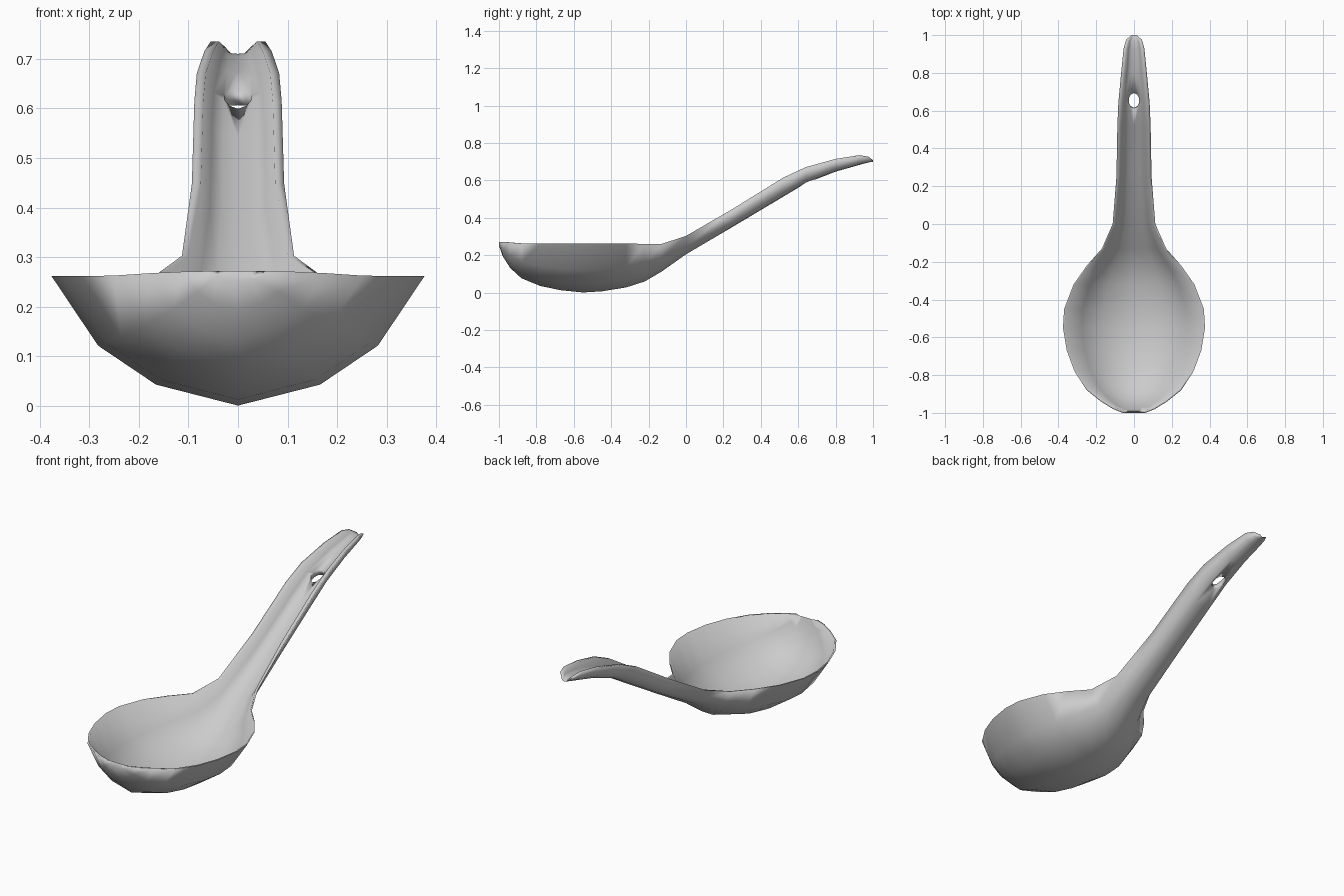
import bpy, bmesh

if "Cube" in bpy.data.objects:
    bpy.data.objects.remove(bpy.data.objects["Cube"])

# Stations along the spoon: y, half width, rim z, keel z, floor thickness
stations = [
    (-1.00, .060, .272, .252, .020), (-.98, .110, .271, .195, .012),
    (-.94, .175, .268, .132, .010), (-.88, .250, .263, .077, .010),
    (-.78, .315, .262, .036, .010), (-.67, .356, .262, .013, .010),
    (-.55, .376, .262, .001, .010), (-.45, .370, .262, .007, .010),
    (-.32, .320, .262, .028, .010), (-.22, .250, .261, .060, .012),
    (-.13, .170, .261, .113, .017), (.00, .113, .303, .205, .024),
    (.25, .093, .448, .352, .028), (.52, .088, .615, .513, .030),
    (.64, .083, .671, .585, .030), (.80, .068, .715, .647, .028),
    (.93, .055, .735, .684, .020), (.975, .042, .727, .696, .014),
    (1.00, .015, .708, .700, .006)]


def section(y, w, zr, depth):
    """Half-open cross-section, flatter-bottomed towards the handle."""
    k = min(max((y + .15) / .4, 0), 1)
    lo, hi = .838 + .11 * k, .537 + .17 * k
    pts = [(-1, 0), (-.75, hi), (-.44, lo), (0, 1), (.44, lo), (.75, hi), (1, 0)]
    return [(w * u, y, zr - depth * f) for u, f in pts]


# Spoon body: outer skin, then inner skin back to the start, as closed rings
bm = bmesh.new()
rings = []
for y, w, zr, zb, t in stations:
    depth = zr - zb
    rim = .018 if y > .1 else .012 if y > -.1 else .007
    wi = w - min(rim, w * .3)
    di = max(depth - t, 0)
    yi = -.5 + (y + .5) * .98 if y < -.5 else y - max(y - .9, 0) * .1
    pts = section(y, w, zr, depth) + section(yi, wi, zr, di)[::-1]
    rings.append([bm.verts.new(p) for p in pts])
n = len(rings[0])
for a, b in zip(rings, rings[1:]):
    for i in range(n):
        j = (i + 1) % n
        bm.faces.new((a[i], a[j], b[j], b[i]))
# Close both ends with strips between the skins
for r in (rings[0], rings[-1]):
    for i in range(n // 2 - 1):
        bm.faces.new((r[i], r[i + 1], r[n - 2 - i], r[n - 1 - i]))
bmesh.ops.recalc_face_normals(bm, faces=bm.faces)
mesh = bpy.data.meshes.new("spoon")
bm.to_mesh(mesh)
bm.free()
spoon = bpy.data.objects.new("spoon", mesh)
bpy.context.collection.objects.link(spoon)

# Hanging hole through the handle
bpy.ops.mesh.primitive_cylinder_add(vertices=10, radius=1, depth=2,
                                    location=(0, .653, .62), rotation=(.08, 0, 0))
cutter = bpy.context.object
cutter.name = "hole_cutter"
cutter.scale = (.029, .041, .12)
cutter.hide_render = True
mod = spoon.modifiers.new("hole", 'BOOLEAN')
mod.operation = 'DIFFERENCE'
mod.solver = 'EXACT'
mod.object = cutter
bpy.ops.object.select_all(action='DESELECT')
spoon.select_set(True)
bpy.context.view_layer.objects.active = spoon
bpy.ops.object.modifier_apply(modifier=mod.name)
bpy.data.objects.remove(cutter)

# Soft shading across the skin and rim
bpy.ops.object.shade_smooth_by_angle(angle=2.0)
